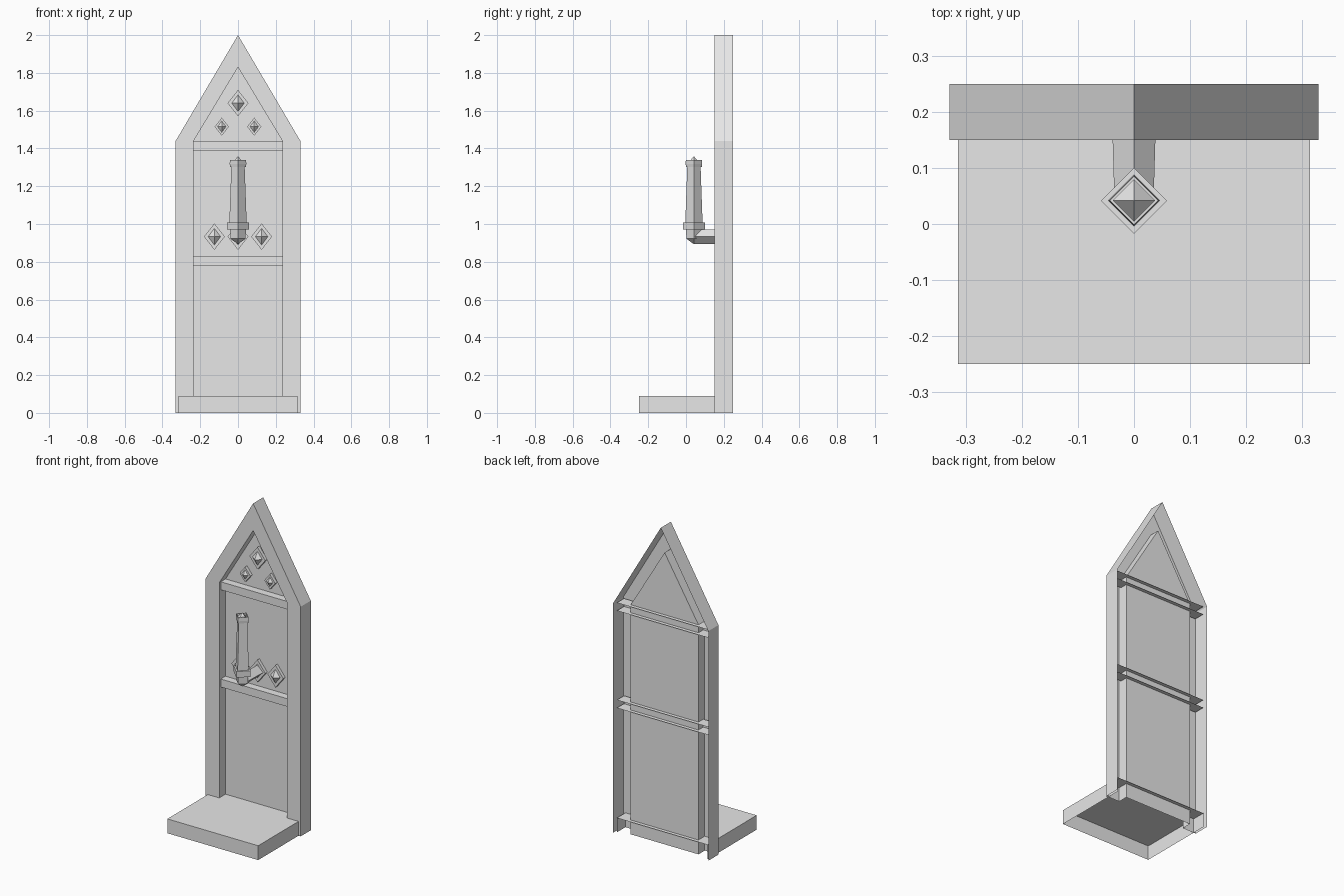
import bpy, bmesh
from mathutils import Vector

old = bpy.data.objects.get("Cube")
if old:
    bpy.data.objects.remove(old)

stone = bpy.data.materials.new("stone_grey")
stone.use_nodes = True
GREY = (0.8, 0.8, 0.8, 1)
stone.diffuse_color = GREY
stone.node_tree.nodes["Principled BSDF"].inputs["Base Color"].default_value = GREY

FRONT, PANEL, BACK = 0.15, 0.212, 0.25


def finish(name, bm, fix_normals=True):
    """Turn a bmesh into a flat shaded object."""
    bmesh.ops.remove_doubles(bm, verts=bm.verts, dist=1e-5)
    if fix_normals:
        bmesh.ops.recalc_face_normals(bm, faces=bm.faces)
    mesh = bpy.data.meshes.new(name)
    bm.to_mesh(mesh)
    bm.free()
    mesh.materials.append(stone)
    obj = bpy.data.objects.new(name, mesh)
    bpy.context.collection.objects.link(obj)
    return obj


def gable(half, shoulder, apex, y):
    """Open outline of a pointed slab, from one foot to the other."""
    pts = [(-half, 0), (-half, shoulder), (0, apex), (half, shoulder), (half, 0)]
    return [Vector((x, y, z)) for x, z in pts]


def strip(bm, a, b):
    """Quads joining two open outlines."""
    va, vb = [bm.verts.new(p) for p in a], [bm.verts.new(p) for p in b]
    for i in range(len(a) - 1):
        bm.faces.new((va[i], va[i + 1], vb[i + 1], vb[i]))


def open_box(name, half, y0, y1, z0, z1, missing):
    """Box shell without the faces that point along the missing directions."""
    bm = bmesh.new()
    bmesh.ops.create_cube(bm, size=1)
    for v in bm.verts:
        v.co = (v.co.x * 2 * half, y0 + (v.co.y + 0.5) * (y1 - y0),
                z0 + (v.co.z + 0.5) * (z1 - z0))
    bm.normal_update()
    gone = [f for f in bm.faces
            if any(f.normal.dot(Vector(d)) > 0.9 for d in missing)]
    bmesh.ops.delete(bm, geom=gone, context='FACES')
    return finish(name, bm, False)


def diamond(name, centre, axis, rings, start_cap=True):
    """Four-sided loft; each ring is (distance along axis, half width, half height)."""
    along = Vector(axis)
    side = Vector((1, 0, 0))
    up = along.cross(side)
    bm = bmesh.new()
    loops = []
    for d, w, h in rings:
        mid = Vector(centre) + along * d
        loops.append([bm.verts.new(mid + o) for o in
                      (side * w, up * h, -side * w, -up * h)])
    for a, b in zip(loops, loops[1:]):
        for i in range(4):
            j = (i + 1) % 4
            bm.faces.new((a[i], a[j], b[j], b[i]))
    if start_cap:
        bm.faces.new(loops[0])
    return finish(name, bm)


# Pointed frame with a recessed panel, hollow at the back
bm = bmesh.new()
outer, inner = (0.33, 1.44, 2.0), (0.235, 1.44, 1.83)
strip(bm, gable(*outer, BACK), gable(*outer, FRONT))
strip(bm, gable(*outer, FRONT), gable(*inner, FRONT))
strip(bm, gable(*inner, FRONT), gable(*inner, PANEL))
bm.faces.new([bm.verts.new(p) for p in reversed(gable(*inner, PANEL))])
finish("frame_and_panel", bm)

# Base step and crossbars, all open shells
open_box("base_step", 0.315, -0.25, 0.235, 0, 0.09, [(0, 1, 0), (0, 0, -1)])
for name, z in (("lower_crossbar", 0.78), ("upper_crossbar", 1.39)):
    open_box(name, 0.315, 0.165, 0.235, z, z + 0.05,
             [(0, 1, 0), (1, 0, 0), (-1, 0, 0)])

# Diamond studs: flat-faced block with a raised pyramid
studs = [("left_stud", 0.125, 0.933, 1), ("right_stud", -0.125, 0.933, 1),
         ("bracket_plate", 0, 0.933, 1), ("top_stud", 0, 1.64, 1),
         ("small_left_stud", 0.086, 1.515, 0.68),
         ("small_right_stud", -0.086, 1.515, 0.68)]
for name, x, z, s in studs:
    diamond(name, (x, PANEL, z), (0, -1, 0),
            [(0, 0.055 * s, 0.07 * s), (0.02, 0.055 * s, 0.07 * s),
             (0.02, 0.033 * s, 0.044 * s), (0.02 + 0.026 * s, 0, 0)], False)

# Bracket arm reaching out to the torch
diamond("bracket_arm", (0, PANEL, 0.933), (0, -1, 0),
        [(0, 0.04, 0.038), (0.17, 0.035, 0.038)])

# Torch: socket, collar, tapering shaft and hollow cap with a pointed core
HOLD = (0, 0.042, 0)
UP = (0, 0, 1)
diamond("torch_socket", HOLD, UP,
        [(0.893, 0, 0), (0.922, 0.04, 0.04), (0.98, 0.042, 0.042)], False)
diamond("torch_collar", HOLD, UP,
        [(0.97, 0.04, 0.04), (0.97, 0.059, 0.059), (1.008, 0.059, 0.059),
         (1.008, 0.04, 0.04)])
diamond("torch_shaft", HOLD, UP, [(1.0, 0.046, 0.046), (1.31, 0.035, 0.035)])
diamond("torch_cap", HOLD, UP,
        [(1.303, 0.034, 0.034), (1.303, 0.042, 0.042), (1.318, 0.044, 0.044),
         (1.34, 0.043, 0.043), (1.34, 0.037, 0.037), (1.318, 0.037, 0.037),
         (1.358, 0, 0)])
